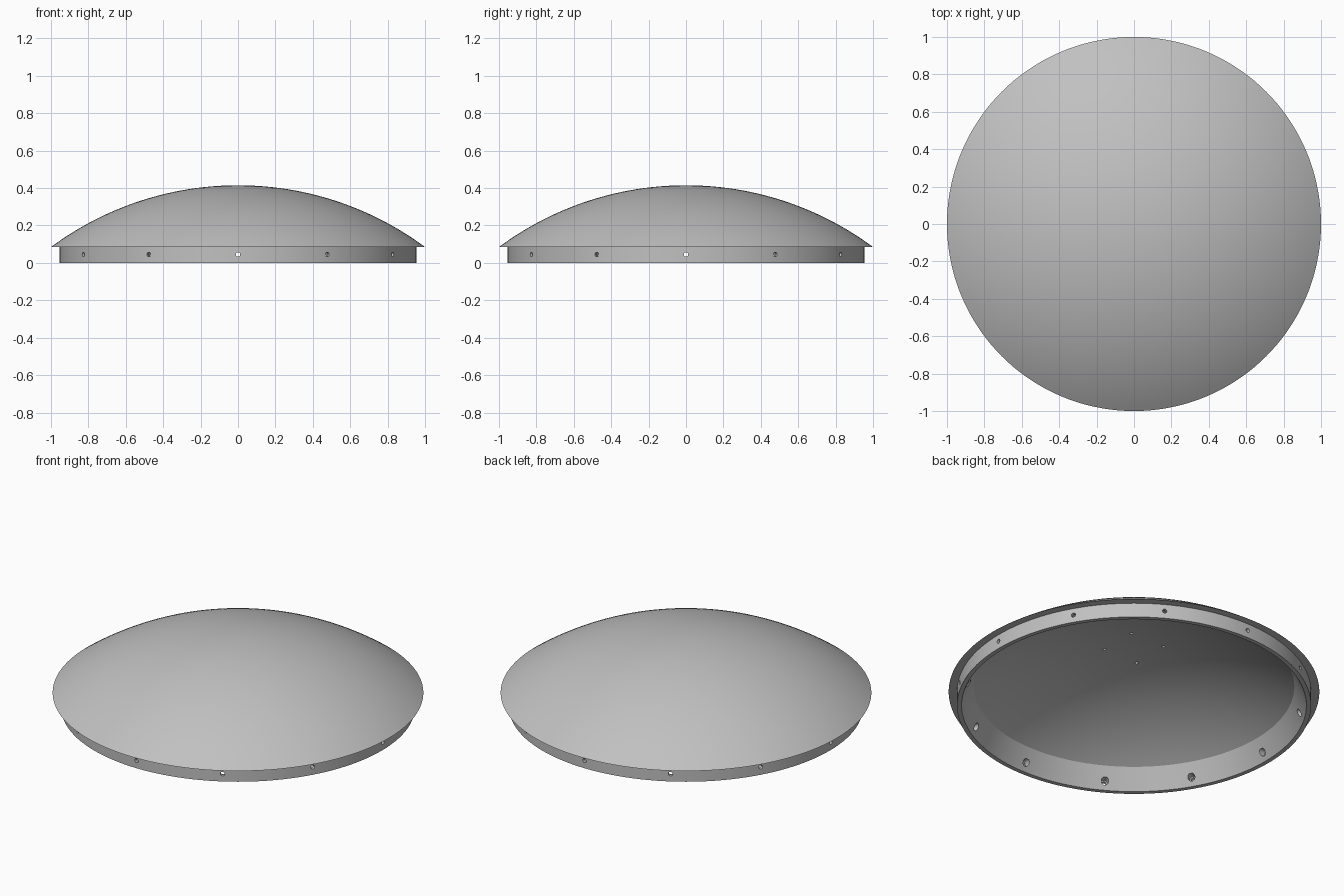
import bpy
import bmesh
from math import sin, cos, asin, sqrt, pi, radians
from mathutils import Matrix, Vector

if "Cube" in bpy.data.objects:
    bpy.data.objects.remove(bpy.data.objects["Cube"])

RIM, SKIRT, LIP = 1.0, 0.955, 0.93     # radii of dome edge, skirt outside, skirt inside
RIM_Z, APEX, WALL = 0.085, 0.415, 0.05
INNER_RIM = 0.865
rise = APEX - RIM_Z
R = (RIM ** 2 + rise ** 2) / (2 * rise)  # sphere radius of the dome
CENTRE = APEX - R

grey = bpy.data.materials.new("light_grey")
grey.use_nodes = True
colour = (0.53, 0.53, 0.53, 1)
grey.diffuse_color = colour
grey.node_tree.nodes["Principled BSDF"].inputs["Base Color"].default_value = colour


def arc(radius, edge, steps=28):
    """Points on a sphere's section from the axis out to the edge radius."""
    top = asin(edge / radius)
    return [(radius * sin(top * i / steps), CENTRE + radius * cos(top * i / steps))
            for i in range(steps + 1)]


def mesh_object(name, bm):
    bmesh.ops.recalc_face_normals(bm, faces=bm.faces)
    mesh = bpy.data.meshes.new(name)
    bm.to_mesh(mesh)
    bm.free()
    obj = bpy.data.objects.new(name, mesh)
    bpy.context.collection.objects.link(obj)
    mesh.materials.append(grey)
    return obj


# Dome shell with flat flange, straight skirt and sloping inner wall
profile = arc(R, RIM) + [(SKIRT, RIM_Z), (SKIRT, 0), (LIP, 0)]
profile += reversed(arc(R - WALL, INNER_RIM))
bm = bmesh.new()
verts = [bm.verts.new((r, 0, z)) for r, z in profile]
edges = [bm.edges.new(pair) for pair in zip(verts, verts[1:])]
bmesh.ops.spin(bm, geom=verts + edges, cent=(0, 0, 0), axis=(0, 0, 1),
               angle=2 * pi, steps=144, use_merge=True)
bmesh.ops.remove_doubles(bm, verts=bm.verts, dist=0.0001)
dome = mesh_object("dome_cover", bm)

# Cutters: countersunk screw holes round the skirt, blind holes under the crown
bm = bmesh.new()


def add_cutter(location, rotation, r1, r2, depth):
    bmesh.ops.create_cone(bm, cap_ends=True, segments=20, radius1=r1, radius2=r2,
                          depth=depth, matrix=Matrix.Translation(location) @ rotation)


for i in range(12):
    a = radians(30 * i)
    out = Vector((cos(a), sin(a), 0))
    turn = out.to_track_quat('Z', 'Y').to_matrix().to_4x4()
    add_cutter(out * 0.93 + Vector((0, 0, 0.045)), turn, 0.012, 0.012, 0.12)
for i in range(4):
    a = radians(45 + 90 * i)
    add_cutter((0.16 * cos(a), 0.16 * sin(a), 0.36), Matrix.Identity(4), 0.009, 0.009, 0.05)
holes = mesh_object("hole_cutters", bm)

# Wider recesses on the inner side of the skirt holes
bm = bmesh.new()
for i in range(12):
    a = radians(30 * i)
    out = Vector((cos(a), sin(a), 0))
    turn = out.to_track_quat('Z', 'Y').to_matrix().to_4x4()
    add_cutter(out * 0.915 + Vector((0, 0, 0.045)), turn, 0.02, 0.02, 0.04)
recesses = mesh_object("recess_cutters", bm)

bpy.context.view_layer.objects.active = dome
dome.select_set(True)
for cutter in (holes, recesses):
    cutter.hide_render = True
    mod = dome.modifiers.new(cutter.name, 'BOOLEAN')
    mod.operation = 'DIFFERENCE'
    mod.solver = 'EXACT'
    mod.object = cutter
    bpy.ops.object.modifier_apply(modifier=mod.name)
    bpy.data.objects.remove(cutter)

bpy.ops.object.shade_smooth_by_angle(angle=radians(25))
